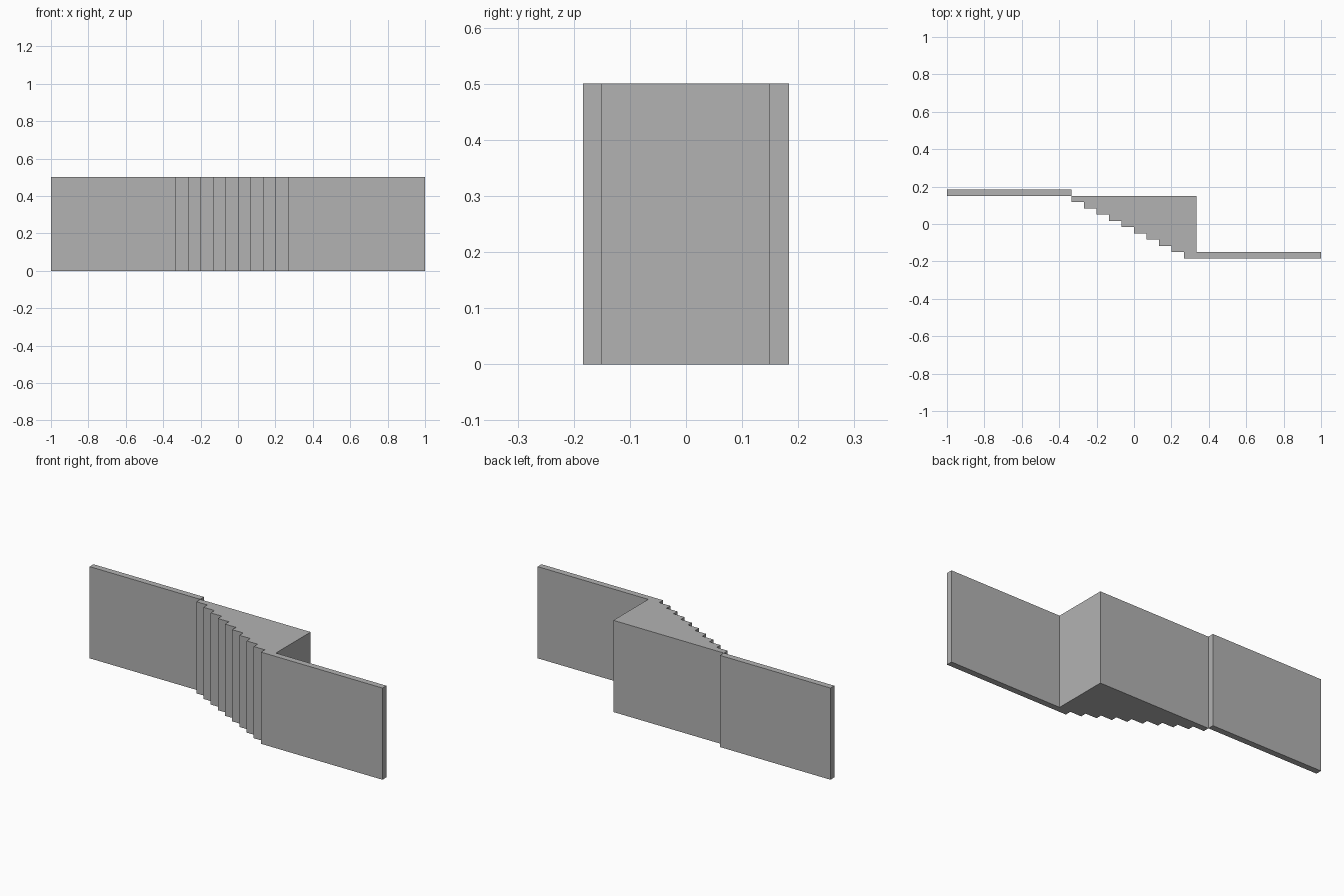
import bpy
import bmesh

cube = bpy.data.objects.get("Cube")
if cube:
    bpy.data.objects.remove(cube, do_unlink=True)

HEIGHT = 0.5
STEPS = 10
TREAD = 1 / 15
RISE = 1 / 30
START_X = -1 / 3
START_Y = 0.15

grey = bpy.data.materials.new("plain grey")
grey.use_nodes = True
colour = (0.45, 0.45, 0.45, 1)
grey.diffuse_color = colour
grey.node_tree.nodes["Principled BSDF"].inputs["Base Color"].default_value = colour


def extrude_plan(name, outline):
    """Raise a flat outline from the ground into a solid wall."""
    bm = bmesh.new()
    base = bm.faces.new([bm.verts.new((x, y, 0)) for x, y in outline])
    raised = bmesh.ops.extrude_face_region(bm, geom=[base], use_keep_orig=True)
    verts = [v for v in raised["geom"] if isinstance(v, bmesh.types.BMVert)]
    bmesh.ops.translate(bm, verts=verts, vec=(0, 0, HEIGHT))
    bmesh.ops.recalc_face_normals(bm, faces=bm.faces)
    mesh = bpy.data.meshes.new(name)
    bm.to_mesh(mesh)
    bm.free()
    mesh.materials.append(grey)
    obj = bpy.data.objects.new(name, mesh)
    bpy.context.collection.objects.link(obj)
    return obj


# Straight slab that meets the flight along one vertical edge
extrude_plan("upper_landing", [
    (-1, START_Y), (START_X, START_Y),
    (START_X, START_Y + RISE), (-1, START_Y + RISE)])

# Stepped front edge, then the lower slab and the square back
outline = [(START_X, START_Y)]
for i in range(STEPS):
    x = START_X + i * TREAD
    y = START_Y - (i + 1) * RISE
    outline.append((x, y))
    if i < STEPS - 1:
        outline.append((x + TREAD, y))
outline += [(1, -START_Y - RISE), (1, -START_Y),
            (-START_X, -START_Y), (-START_X, START_Y)]
extrude_plan("stair_flight_and_lower_landing", outline)
